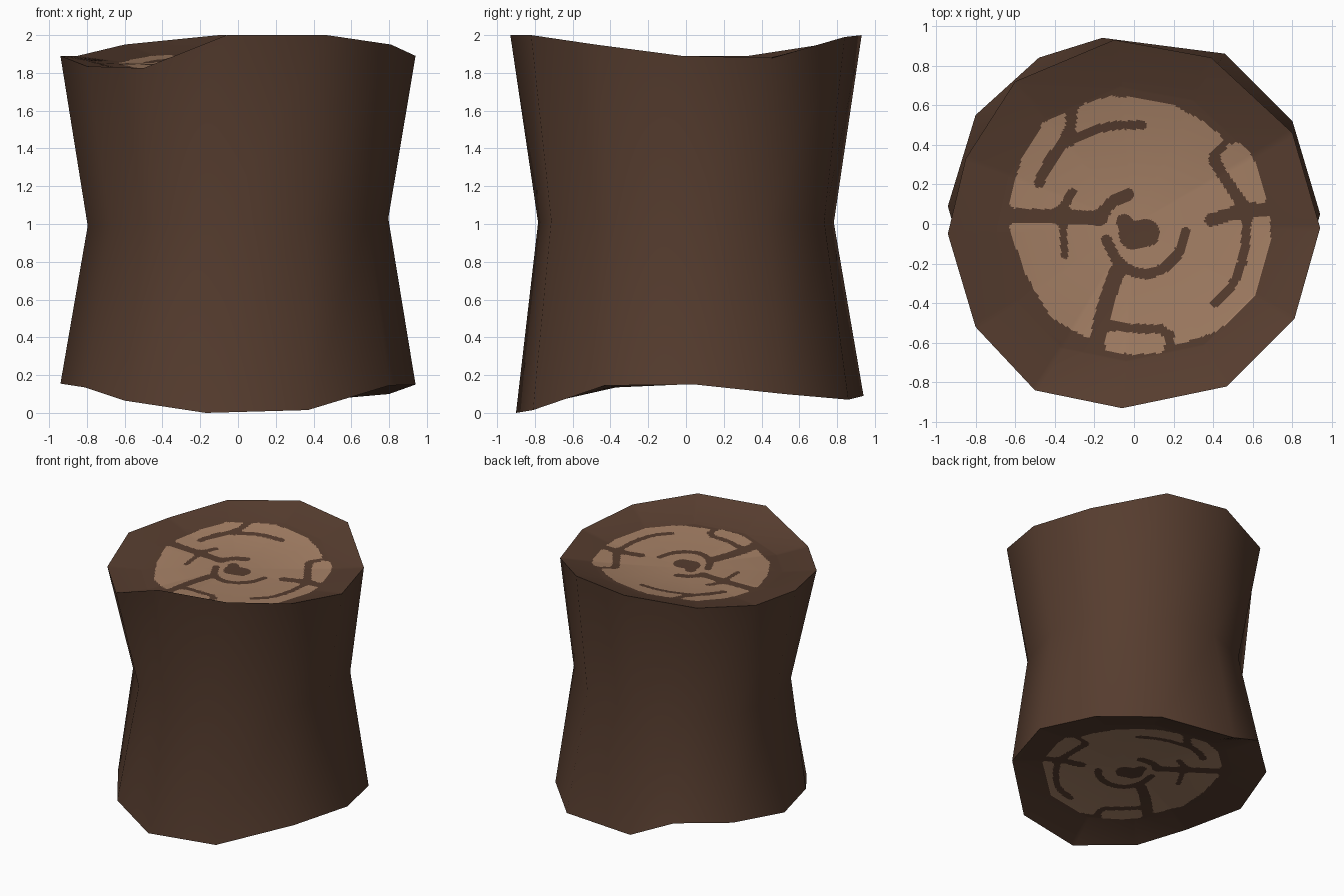
import bpy, bmesh, math
from mathutils import Vector

if "Cube" in bpy.data.objects:
    bpy.data.objects.remove(bpy.data.objects["Cube"])

# Matching 12-point outlines of the two wavy ends, counter-clockwise from +x
TOP = [(.94, -.02, 1.89), (.80, .46, 1.88), (.39, .84, 1.99), (-.10, .93, 2.0),
       (-.60, .72, 1.95), (-.85, .33, 1.89), (-.94, -.05, 1.89), (-.80, -.52, 1.835),
       (-.50, -.84, 1.825), (-.06, -.93, 2.0), (.47, -.82, 2.0), (.81, -.48, 1.95)]
BOTTOM = [(.94, .05, .15), (.80, .52, .10), (.46, .86, .07), (-.16, .94, .09),
          (-.48, .84, .23), (-.80, .55, .21), (-.94, .09, .155), (-.81, -.37, .135),
          (-.60, -.68, .065), (-.17, -.90, 0), (.37, -.81, .015), (.80, -.43, .145)]

# Outline of the pale wood
WOOD = [(-.28, .59), (-.25, .61), (-.12, .645), (0, .64), (.2, .6), (.35, .52), (.46, .43),
        (.56, .4), (.63, .28), (.66, .16), (.69, .06), (.69, -.1), (.65, -.3), (.54, -.45),
        (.4, -.55), (.22, -.61), (.14, -.65), (0, -.66), (-.15, -.64), (-.25, -.57),
        (-.42, -.47), (-.55, -.25), (-.63, -.02), (-.63, .12), (-.57, .32), (-.46, .51),
        (-.36, .56)]

# Dark grooves: half width, path
GROOVES_LEFT = [
    (.035, [(-.72, .045), (-.4, .04), (-.18, .03)]),
    (.022, [(-.38, .05), (-.31, .16)]),
    (.018, [(-.36, .03), (-.35, -.16)]),
    (.03, [(-.17, .03), (-.12, .11), (-.03, .15)]),
    (.04, [(-.05, .01), (-.02, -.05)]),
    (.07, [(.0, -.06), (.06, -.045)]),
    (.027, [(-.48, .21), (-.42, .33), (-.32, .46), (-.31, .65)]),
    (.022, [(-.32, .42), (-.22, .47), (-.1, .5), (.04, .5)]),
]
GROOVES_RIGHT = [
    (.026, [(-.14, -.08), (-.08, -.2), (.03, -.26), (.15, -.23), (.23, -.15), (.26, -.04)]),
    (.04, [(-.09, -.25), (-.15, -.42), (-.19, -.62)]),
    (.023, [(-.15, -.51), (0, -.53), (.18, -.53), (.18, -.66)]),
    (.033, [(.74, .08), (.55, .07), (.39, .02)]),
    (.028, [(.56, .08), (.48, .2), (.41, .31)]),
    (.018, [(.40, .34), (.5, .45)]),
    (.023, [(.57, .05), (.56, -.15), (.51, -.3), (.41, -.4)]),
]


def rounded(path):
    """Cut each corner of a path once."""
    out = [path[0]]
    for (ax, ay), (bx, by) in zip(path, path[1:]):
        out += [(ax * .75 + bx * .25, ay * .75 + by * .25),
                (ax * .25 + bx * .75, ay * .25 + by * .75)]
    return out[:1] + out[1:] + [path[-1]]


def segments(path):
    return [(ax, ay, bx - ax, by - ay) for (ax, ay), (bx, by) in zip(path, path[1:])]


EDGE = segments(WOOD + WOOD[:1])
LINES = [(0, EDGE)] + [(w, segments(rounded(p) if len(p) > 2 else p))
                       for w, p in GROOVES_LEFT + GROOVES_RIGHT]
BLEND = .012


def is_wood(x, y):
    """Inside the outline and outside the grooves, with softly filleted joints."""
    inside = False
    for ax, ay, dx, dy in EDGE:
        if (ay > y) != (ay + dy > y) and x < ax + (y - ay) * dx / dy:
            inside = not inside
    if not inside:
        return False
    total = 0
    for w, segs in LINES:
        best = 9
        for ax, ay, dx, dy in segs:
            px, py = x - ax, y - ay
            t = (px * dx + py * dy) / (dx * dx + dy * dy)
            t = 0 if t < 0 else 1 if t > 1 else t
            px -= t * dx
            py -= t * dy
            d = px * px + py * py
            if d < best:
                best = d
        total += math.exp((w - math.sqrt(best)) / BLEND)
        if total > 1:
            return False
    return True


def material(name, color):
    m = bpy.data.materials.new(name)
    m.diffuse_color = (*color, 1)
    m.use_nodes = True
    m.node_tree.nodes["Principled BSDF"].inputs["Base Color"].default_value = m.diffuse_color
    return m


BARK = material("dark_bark", (.093, .046, .028))
PALE = material("pale_wood", (.375, .215, .13))


def finish(bm, name, mats):
    mesh = bpy.data.meshes.new(name)
    bm.to_mesh(mesh)
    bm.free()
    for m in mats:
        mesh.materials.append(m)
    for p in mesh.polygons:
        p.use_smooth = True
    bpy.context.collection.objects.link(bpy.data.objects.new(name, mesh))


def connect(bm, rings, flip=False):
    faces = []
    n = len(rings[0])
    for lo, hi in zip(rings, rings[1:]):
        for i in range(n):
            j = (i + 1) % n
            q = (lo[i], lo[j], hi[j], hi[i])
            faces.append(bm.faces.new(q[::-1] if flip else q))
    return faces


# Bark side: bottom outline, narrow waist, top outline
bm = bmesh.new()
waist = []
for t, b in zip(TOP, BOTTOM):
    a = math.atan2(t[1] + b[1], t[0] + b[0])
    r = .795 + .03 * math.cos(a - math.pi / 4) * math.sin(2 * a)
    waist.append((r * math.cos(a), r * math.sin(a), 1.01 + .02 * math.cos(a)))
connect(bm, [[bm.verts.new(p) for p in ring] for ring in (BOTTOM, waist, TOP)])
finish(bm, "bark_side", [BARK])


def cut_end(name, outline, mean, inner_z, tilt, centre_z, flip, turn):
    """Dished end: bark rim around a finely divided disk with the wood pattern."""
    sub, levels = 26, 75
    rim, inner = [], []
    for i, a in enumerate(outline):
        b = outline[(i + 1) % 12]
        for k in range(sub):
            p = Vector(a).lerp(Vector(b), k / sub)
            rim.append(p)
            inner.append(Vector((p.x * .75 + .005, p.y * .75,
                                 inner_z + .35 * (p.z - mean) + tilt * p.y)))
    bm = bmesh.new()
    rings = [[bm.verts.new(p) for p in rim]]
    for lv in range(levels):
        s = 1 - lv / levels
        rings.append([bm.verts.new((p.x * s, p.y * s, centre_z + (p.z - centre_z) * s * s))
                      for p in inner])
    faces = connect(bm, rings, flip)
    centre = bm.verts.new((0, 0, centre_z))
    last = rings[-1]
    for i in range(len(last)):
        tri = (last[i], last[(i + 1) % len(last)], centre)
        bm.faces.new(tri[::-1] if flip else tri)
    c, s = math.cos(turn), math.sin(turn)
    for f in faces[len(rim):]:
        m = f.calc_center_median()
        f.material_index = int(is_wood(m.x * c + m.y * s, m.y * c - m.x * s))
    finish(bm, name, [BARK, PALE])


cut_end("top_cut", TOP, 1.93, 1.865, .03, 1.84, False, 0)
cut_end("bottom_cut", BOTTOM, .09, .15, 0, .18, True, math.radians(-32))
